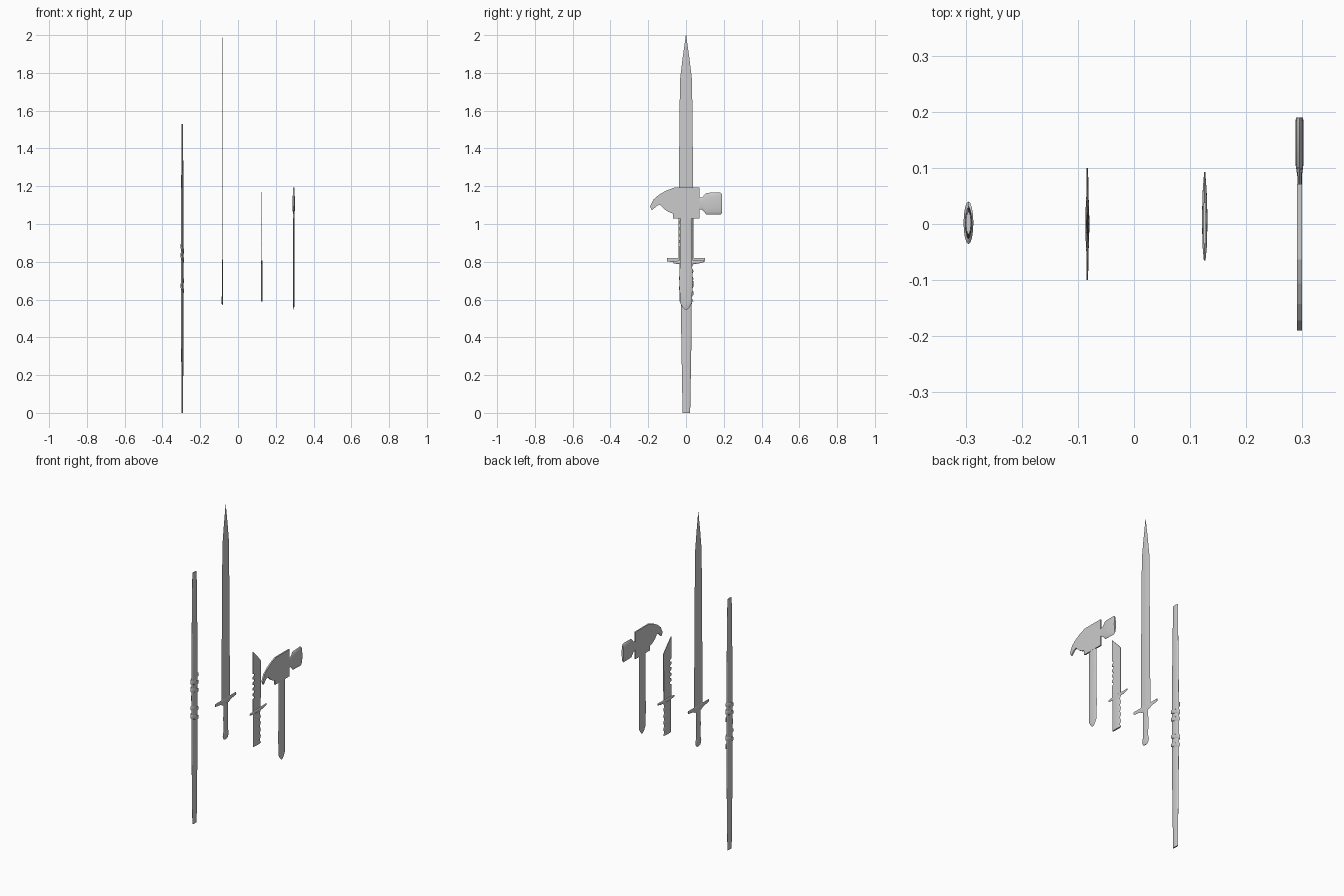
import bpy, bmesh, math

if "Cube" in bpy.data.objects:
    bpy.data.objects.remove(bpy.data.objects["Cube"])

X_STAFF, X_SWORD, X_KNIFE, X_HAMMER = -0.295, -0.083, 0.126, 0.295


def finish(name, bm, smooth=True):
    bmesh.ops.recalc_face_normals(bm, faces=bm.faces[:])
    me = bpy.data.meshes.new(name)
    bm.to_mesh(me)
    bm.free()
    ob = bpy.data.objects.new(name, me)
    bpy.context.scene.collection.objects.link(ob)
    if smooth:
        bpy.ops.object.select_all(action='DESELECT')
        ob.select_set(True)
        bpy.context.view_layer.objects.active = ob
        bpy.ops.object.shade_smooth_by_angle(angle=math.radians(35))
    return ob


def loft(name, x, rings, n=12, axis='z'):
    """Elliptical rings along an axis: (position, centre, wide radius, x radius)."""
    bm = bmesh.new()
    loops = []
    for pos, c, rw, rx in rings:
        loop = []
        for i in range(n):
            a = 2 * math.pi * i / n
            w = c + rw * math.cos(a)
            px = x + rx * math.sin(a)
            loop.append(bm.verts.new((px, w, pos) if axis == 'z' else (px, pos, w)))
        loops.append(loop)
    for a, b in zip(loops, loops[1:]):
        for i in range(n):
            j = (i + 1) % n
            bm.faces.new((a[i], a[j], b[j], b[i]))
    bm.faces.new(loops[0])
    bm.faces.new(loops[-1])
    return finish(name, bm, n > 4)


def plate(name, x, half, pts):
    """Flat (y, z) outline given thickness along x."""
    bm = bmesh.new()
    f = bm.faces.new([bm.verts.new((x - half, y, z)) for y, z in pts])
    new = bmesh.ops.extrude_face_region(bm, geom=[f])['geom']
    bmesh.ops.translate(bm, vec=(2 * half, 0, 0),
                        verts=[v for v in new if isinstance(v, bmesh.types.BMVert)])
    return finish(name, bm, False)


def wrap(name, x, z0, z1, turns, width=0.026):
    """Flattened helical strap around the staff."""
    bm = bmesh.new()
    steps = int(turns * 16)
    loops = []
    for i in range(steps + 1):
        t = i / steps
        a = 2 * math.pi * turns * t
        z = z0 + (z1 - z0) * t
        loops.append([bm.verts.new((x + r * 0.23 * math.sin(a), 0.002 + r * math.cos(a), z + dz))
                      for r, dz in ((0.026, 0), (0.038, 0.004), (0.038, width - 0.004), (0.026, width))])
    for a, b in zip(loops, loops[1:]):
        for i in range(4):
            j = (i + 1) % 4
            bm.faces.new((a[i], a[j], b[j], b[i]))
    bm.faces.new(loops[0])
    bm.faces.new(loops[-1])
    return finish(name, bm)


# Staff with two hand wraps
loft("staff_pole", X_STAFF, [(z, 0.002, r, r * 0.22) for z, r in
     ((0, 0.020), (0.4, 0.027), (0.77, 0.030), (1.13, 0.027), (1.53, 0.020))], 16)
wrap("staff_upper_wrap", X_STAFF, 0.785, 0.88, 2)
wrap("staff_lower_wrap", X_STAFF, 0.62, 0.70, 1.5)

# Sword: diamond blade, tapered guard, grip and rounded pommel
loft("sword_blade", X_SWORD, [(0.81, 0, 0.041, 0.002), (1.2, 0, 0.038, 0.002),
     (1.76, 0, 0.032, 0.0016), (1.87, 0, 0.019, 0.0012), (1.999, 0, 0.001, 0.0003)], 4)
loft("sword_guard", X_SWORD, [(y, 0.82 - h, h, rx) for y, h, rx in
     ((-0.1, 0.009, 0.0012), (-0.05, 0.012, 0.002), (-0.03, 0.018, 0.003), (0.03, 0.018, 0.003),
      (0.05, 0.012, 0.002), (0.1, 0.009, 0.0012))], 12, 'y')
loft("sword_grip", X_SWORD, [(0.61, 0, 0.021, 0.0025), (0.7, 0, 0.024, 0.003), (0.79, 0, 0.021, 0.0025)])
loft("sword_pommel", X_SWORD, [(0.57, 0, 0.012, 0.0015), (0.577, 0, 0.022, 0.003),
     (0.597, 0, 0.029, 0.0038), (0.617, 0, 0.024, 0.003), (0.622, 0, 0.018, 0.002)])

# Knife: clipped blade with saw-tooth back
teeth = []
for i in range(5):
    z = 0.88 + i * 0.034
    teeth += [(-0.036, z), (-0.022, z + 0.006), (-0.022, z + 0.014), (-0.036, z + 0.02)]
plate("knife_blade", X_KNIFE, 0.002,
      [(0.036, 0.80), (0.038, 1.09), (0.012, 1.12), (-0.036, 1.17)] + teeth[::-1] + [(-0.036, 0.80)])
loft("knife_guard", X_KNIFE, [(y, zc, h, rx) for y, zc, h, rx in
     ((-0.065, 0.797, 0.006, 0.0015), (-0.04, 0.797, 0.009, 0.0038), (0.012, 0.797, 0.011, 0.005),
      (0.06, 0.799, 0.009, 0.0035), (0.093, 0.803, 0.006, 0.001))], 12, 'y')

# Knife grip with finger grooves on one side
grip = []
for i in range(21):
    z = 0.59 + 0.2 * i / 20
    front = 0.035 + 0.005 * math.cos(2 * math.pi * i / 4)
    back = -0.035
    grip.append((z, (front + back) / 2, (front - back) / 2, 0.005))
loft("knife_grip", X_KNIFE, grip)

# Hammer: handle, claw head, neck and striking poll
loft("hammer_handle", X_HAMMER, [(0.547, 0, 0.006, 0.001), (0.562, 0, 0.02, 0.003), (0.585, 0, 0.032, 0.0042),
     (0.68, 0, 0.034, 0.0045), (1.05, 0, 0.030, 0.004)])
plate("hammer_claw_head", X_HAMMER, 0.0042,
      [(0.071, 1.028), (0.071, 1.192), (-0.063, 1.192), (-0.106, 1.176), (-0.143, 1.155),
       (-0.172, 1.13), (-0.190, 1.093), (-0.180, 1.072), (-0.155, 1.096), (-0.137, 1.103),
       (-0.115, 1.078), (-0.095, 1.065), (-0.07, 1.055), (-0.068, 1.028)])
loft("hammer_poll", X_HAMMER, [(0.06, 1.108, 0.031, 0.004), (0.085, 1.108, 0.031, 0.004),
     (0.107, 1.108, 0.057, 0.0072), (0.182, 1.108, 0.059, 0.0074), (0.19, 1.108, 0.050, 0.006)], 16, 'y')
